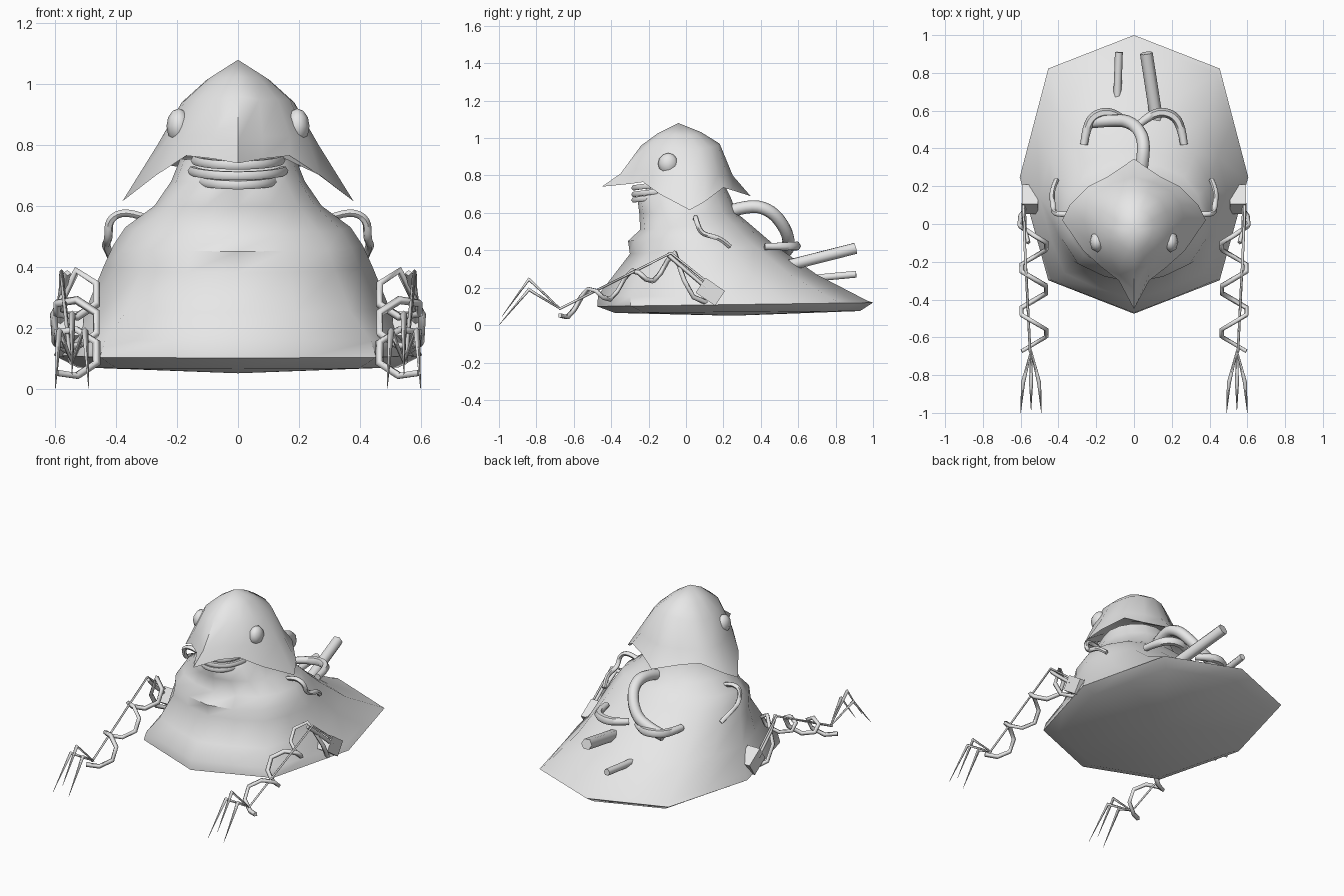
import bpy, bmesh, math
from mathutils import Vector, Matrix

if "Cube" in bpy.data.objects:
    bpy.data.objects.remove(bpy.data.objects["Cube"])

gray = bpy.data.materials.new("plain_gray")
gray.diffuse_color = (0.8, 0.8, 0.8, 1)
gray.use_nodes = True
gray.node_tree.nodes["Principled BSDF"].inputs["Base Color"].default_value = gray.diffuse_color


def finish(name, mesh, angle=None):
    ob = bpy.data.objects.new(name, mesh)
    bpy.context.collection.objects.link(ob)
    mesh.materials.clear()
    mesh.materials.append(gray)
    if angle:
        bpy.ops.object.select_all(action='DESELECT')
        ob.select_set(True)
        bpy.context.view_layer.objects.active = ob
        bpy.ops.object.shade_smooth_by_angle(angle=math.radians(angle))
    return ob


def loft(name, rings, angle, first=None, last=None):
    """Skin closed rings; optional points close the two ends."""
    bm = bmesh.new()
    rows = [[bm.verts.new(p) for p in r] for r in rings]
    n = len(rows[0])
    for a, b in zip(rows, rows[1:]):
        for i in range(n):
            bm.faces.new((a[i], a[(i + 1) % n], b[(i + 1) % n], b[i]))
    for row, tip in ((rows[0], first), (rows[-1], last)):
        if tip is None:
            bm.faces.new(row)
        else:
            v = bm.verts.new(tip)
            for i in range(n):
                bm.faces.new((row[i], row[(i + 1) % n], v))
    bmesh.ops.recalc_face_normals(bm, faces=bm.faces)
    me = bpy.data.meshes.new(name)
    bm.to_mesh(me)
    bm.free()
    return finish(name, me, angle)


def tube(name, pts, radius, res=1, taper=None, smooth=None, spline='POLY'):
    cu = bpy.data.curves.new(name, 'CURVE')
    cu.dimensions = '3D'
    cu.bevel_depth, cu.bevel_resolution = radius, res
    cu.use_fill_caps = True
    s = cu.splines.new(spline)
    s.points.add(len(pts) - 1)
    for i, p in enumerate(pts):
        s.points[i].co = (*p, 1)
        s.points[i].radius = taper[i] if taper else 1
    if spline == 'NURBS':
        s.use_endpoint_u = True
        s.order_u = 3
        s.resolution_u = 4
    ob = bpy.data.objects.new(name, cu)
    bpy.context.collection.objects.link(ob)
    me = bpy.data.meshes.new_from_object(ob.evaluated_get(bpy.context.evaluated_depsgraph_get()))
    bpy.data.objects.remove(ob)
    bpy.data.curves.remove(cu)
    me.name = name
    return finish(name, me, smooth)


def flip(pts, s):
    return [(p[0] * s, p[1], p[2]) for p in pts]


# body: octagonal foot rising into a rounder neck
octa = [(0, 0), (.75, .12), (1, .49), (.75, .88), (0, 1), (-.75, .88), (-1, .49), (-.75, .12)]
shape = []
for i in range(8):
    a, b = octa[i], octa[(i + 1) % 8]
    shape += [a, ((a[0] + b[0]) / 2, (a[1] + b[1]) / 2)]


def body_ring(zf, zb, yf, yb, w, k):
    ring = []
    for i, (x, t) in enumerate(shape):
        a = math.tau * i / 16
        x = x * (1 - k) + math.sin(a) * k
        t = t * (1 - k) + (.5 - .5 * math.cos(a)) * k
        ring.append((x * w, yf + (yb - yf) * t, zf + (zb - zf) * t))
    return ring


profile = [(.065, .075, -.38, .93, .53, 0), (.10, .12, -.475, 1.0, .605, 0),
           (.16, .13, -.47, .97, .585, .05), (.25, .27, -.40, .70, .50, .3),
           (.38, .43, -.30, .47, .44, .6), (.45, .49, -.31, .40, .41, .7),
           (.51, .55, -.245, .33, .37, .8), (.60, .60, -.25, .27, .275, .9),
           (.68, .68, -.26, .24, .22, 1), (.75, .76, -.19, .20, .19, 1)]
loft("body", [body_ring(*p) for p in profile], 50, first=(0, .25, .05))

# hooded head with beak, side points and back point
rim = [(0, -.45, .74), (.08, -.30, .755), (.17, -.23, .765), (.27, -.14, .70), (.38, .02, .615),
       (.34, .10, .66), (.24, .20, .735), (.14, .25, .72), (0, .345, .69)]
brow = [(0, -.35, .81), (.08, -.27, .83), (.17, -.20, .83), (.23, -.10, .82), (.265, .02, .80),
        (.25, .10, .80), (.20, .17, .80), (.10, .22, .80), (0, .25, .80)]
crown = [(0, -.24, .96), (.07, -.22, .95), (.13, -.16, .95), (.17, -.08, .95), (.185, 0, .94),
         (.17, .07, .94), (.14, .13, .95), (.07, .17, .96), (0, .18, .97)]
apex = Vector((0, -.04, 1.08))


def whole(half):
    return half + [(-x, y, z) for x, y, z in half[-2:0:-1]]


upper = [tuple(Vector(p).lerp(apex, .45)) for p in crown]
upper = [(x, y, z + .012) for x, y, z in upper]
inner = [(x * .6, y * .6, .78) for x, y, z in rim]
loft("head", [whole(r) for r in (inner, rim, brow, crown, upper)], 55, first=(0, 0, .80), last=apex)

# lips stacked under the beak
for i, (z, w) in enumerate(((.675, .13), (.705, .15), (.74, .14))):
    tube("lip_%d" % i, [(-w, -.15, z + .01), (-w * .85, -.24, z), (0, -.29, z - .008),
                        (w * .85, -.24, z), (w, -.15, z + .01)], .016, 1, smooth=60, spline='NURBS')

# thick hose and pipes on the back
tube("back_hose", [(.03, .24, .61), (.05, .35, .645), (.05, .46, .61), (0, .53, .52),
                   (-.08, .555, .44), (-.22, .54, .40)], .034, 2, smooth=60, spline='NURBS')
tube("large_pipe", [(.12, .55, .32), (.065, .905, .41)], .034, 1)
tube("small_pipe", [(-.09, .62, .245), (-.08, .91, .272)], .021, 1)

for s, side in ((1, "right"), (-1, "left")):
    # eye
    me = bpy.data.meshes.new("eye")
    bm = bmesh.new()
    bmesh.ops.create_uvsphere(bm, u_segments=8, v_segments=6, radius=1,
                              matrix=Matrix.Translation((.195 * s, -.095, .862)) @
                              Matrix.Diagonal((.04, .055, .058, 1)))
    bm.to_mesh(me)
    bm.free()
    finish(side + "_eye", me, 60)

    # curved back hose and thin side handle
    tube(side + "_back_tube", flip([(.03, .53, .42), (.10, .59, .42), (.19, .59, .425), (.25, .53, .42),
                                    (.265, .42, .42)], s), .025, 1, (.8, 1, 1, 1, .8), 60, 'NURBS')
    tube(side + "_handle", flip([(.29, .05, .555), (.36, .05, .585), (.425, .055, .56), (.425, .08, .49),
                                 (.435, .14, .475), (.43, .19, .46), (.41, .235, .42)], s),
         .014, 1, smooth=60, spline='NURBS')

    # shoulder block
    me = bpy.data.meshes.new("shoulder")
    bm = bmesh.new()
    bmesh.ops.create_cube(bm, size=1, matrix=Matrix.Translation((.55 * s, .13, .178)) @
                          Matrix.Rotation(math.radians(-34), 4, 'X') @ Matrix.Diagonal((.085, .125, .095, 1)))
    bm.to_mesh(me)
    bm.free()
    finish(side + "_shoulder", me)

    # coiled arm: six points per turn round a sloping axis
    coil = [(.55, .11, .12), (.60, .04, .15), (.605, -.01, .24)]
    for i in range(17):
        a = math.tau * i / 6
        y = -.06 - .23 * i / 6
        coil.append((.53 - .075 * math.sin(a), y, .335 + (y + .06) * .42 + .052 * math.cos(a)))
    tube(side + "_arm_coil", flip(coil, s), .014, 0)

    # straight rod inside the coil
    tube(side + "_arm_rod", flip([(.585, .10, .24), (.58, -.08, .385), (.55, -.68, .085)], s), .007, 0)
    tube(side + "_arm_strut", flip([(.585, .11, .20), (.58, -.02, .31), (.56, -.10, .38)], s), .012, 0)

    # three bent claws
    for n, (dx, zk, zt, yt) in enumerate(((-.05, .19, .0, -1), (0, .245, .045, -.985), (.05, .19, .0, -1))):
        tube("%s_claw_%d" % (side, n), flip([(.545, -.67, .085), (.545 + dx * .85, -.84, zk),
                                             (.545 + dx * 1.1, yt, zt)], s), .011, 0, (.4, 1, .1))
